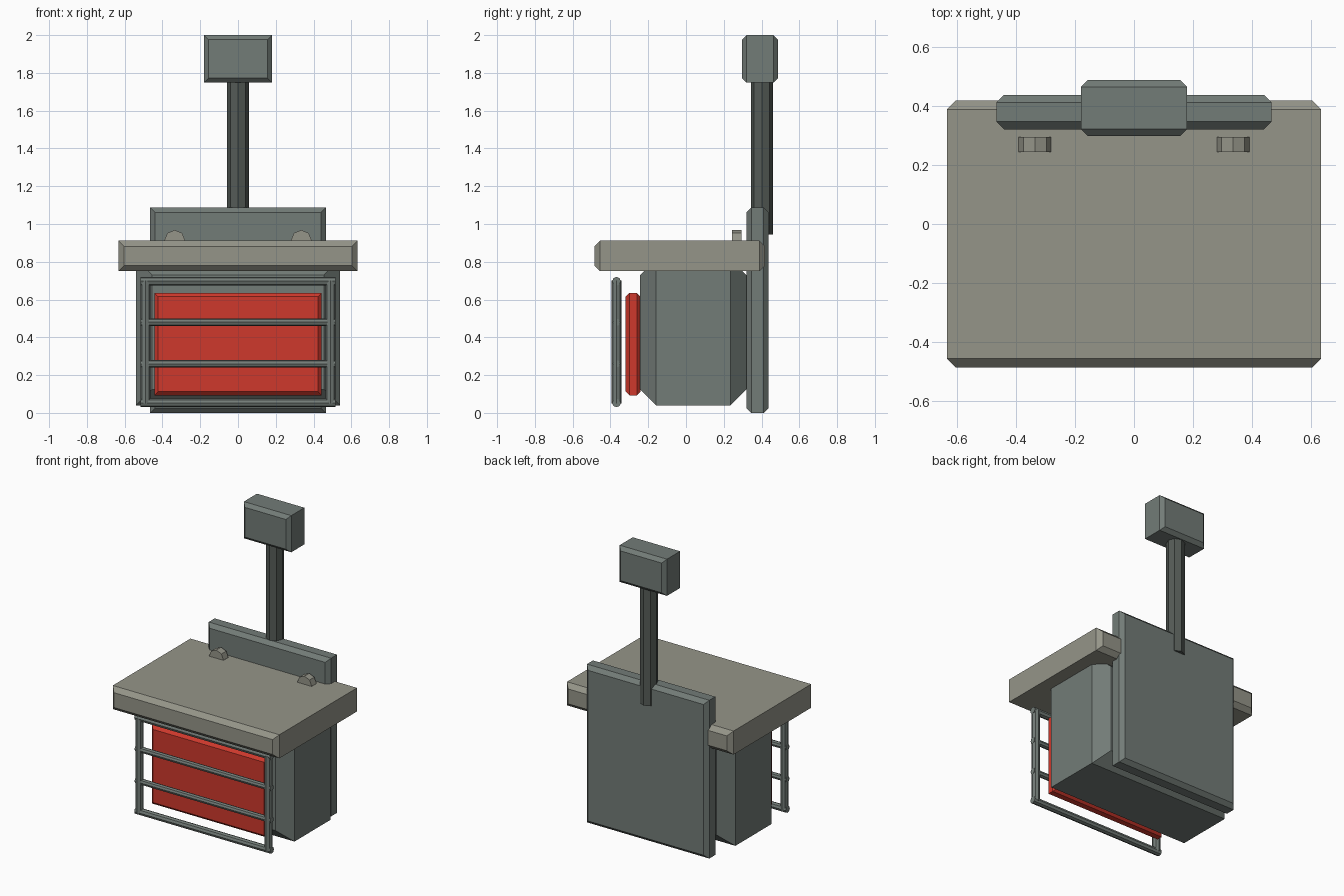
import bpy, bmesh
from math import cos, sin, pi
from mathutils import Vector

if "Cube" in bpy.data.objects:
    bpy.data.objects.remove(bpy.data.objects["Cube"])


def material(name, rgb):
    m = bpy.data.materials.new(name)
    m.diffuse_color = (*rgb, 1)
    m.use_nodes = True
    m.node_tree.nodes["Principled BSDF"].inputs["Base Color"].default_value = m.diffuse_color
    return m


STEEL = material("steel", (0.17, 0.20, 0.185))
DARK = material("dark_steel", (0.09, 0.105, 0.095))
STONE = material("worktop", (0.30, 0.30, 0.25))
RED = material("red_panel", (0.62, 0.04, 0.025))


def loft(name, rings, mat):
    """Skin a list of equal-length rings and cap both ends."""
    bm = bmesh.new()
    loops = [[bm.verts.new(p) for p in ring] for ring in rings]
    for a, b in zip(loops, loops[1:]):
        for i in range(len(a)):
            j = (i + 1) % len(a)
            bm.faces.new((a[i], a[j], b[j], b[i]))
    bm.faces.new(loops[0])
    bm.faces.new(loops[-1])
    bmesh.ops.recalc_face_normals(bm, faces=bm.faces)
    mesh = bpy.data.meshes.new(name)
    bm.to_mesh(mesh)
    bm.free()
    mesh.materials.append(mat)
    obj = bpy.data.objects.new(name, mesh)
    bpy.context.collection.objects.link(obj)
    return obj


def slab(name, half_x, y0, y1, z0, z1, c, mat):
    """Block whose front and back faces are framed by a chamfer."""
    rings = []
    for y, i in ((y0, c), (y0 + c, 0), (y1 - c, 0), (y1, c)):
        x = half_x - i
        rings.append([(-x, y, z0 + i), (x, y, z0 + i), (x, y, z1 - i), (-x, y, z1 - i)])
    return loft(name, rings, mat)


def rod(name, start, end, r, mat):
    """Eight-sided rod between two points along one axis."""
    a, b = Vector(start), Vector(end)
    d = (b - a).normalized()
    u = Vector((0, 1, 0)) if abs(d.y) < 0.5 else Vector((1, 0, 0))
    v = d.cross(u)
    ring = [u * r * cos(k * pi / 4) + v * r * sin(k * pi / 4) for k in range(8)]
    return loft(name, [[p + o for o in ring] for p in (a, b)], mat)


# Main blocks
slab("cabinet_body", 0.54, -0.243, 0.32, 0.04, 0.815, 0.085, STEEL)
slab("back_panel", 0.465, 0.32, 0.437, 0.0, 1.087, 0.026, STEEL)
slab("worktop", 0.633, -0.485, 0.418, 0.75, 0.912, 0.03, STONE)
slab("front_panel", 0.443, -0.32, -0.24, 0.093, 0.635, 0.02, RED)

# Post and head
rod("post", (0, 0.402, 0.945), (0, 0.402, 1.80), 0.058, DARK)
slab("head_box", 0.18, 0.297, 0.487, 1.748, 2.0, 0.024, STEEL)

# Front guard rail
Y = -0.368
for side, x in (("left", -0.49), ("right", 0.49)):
    rod("guard_upright_" + side, (x, Y, 0.05), (x, Y, 0.70), 0.026, STEEL)
for i, z in enumerate((0.053, 0.26, 0.48, 0.697)):
    r = 0.023 if i in (0, 3) else 0.020
    rod(f"guard_bar_{i + 1}", (-0.515, Y, z), (0.515, Y, z), r, STEEL)

# Knobs half sunk into the worktop
for side, x in (("left", -0.335), ("right", 0.335)):
    rod("knob_" + side, (x, 0.243, 0.913), (x, 0.295, 0.913), 0.055, STONE)
